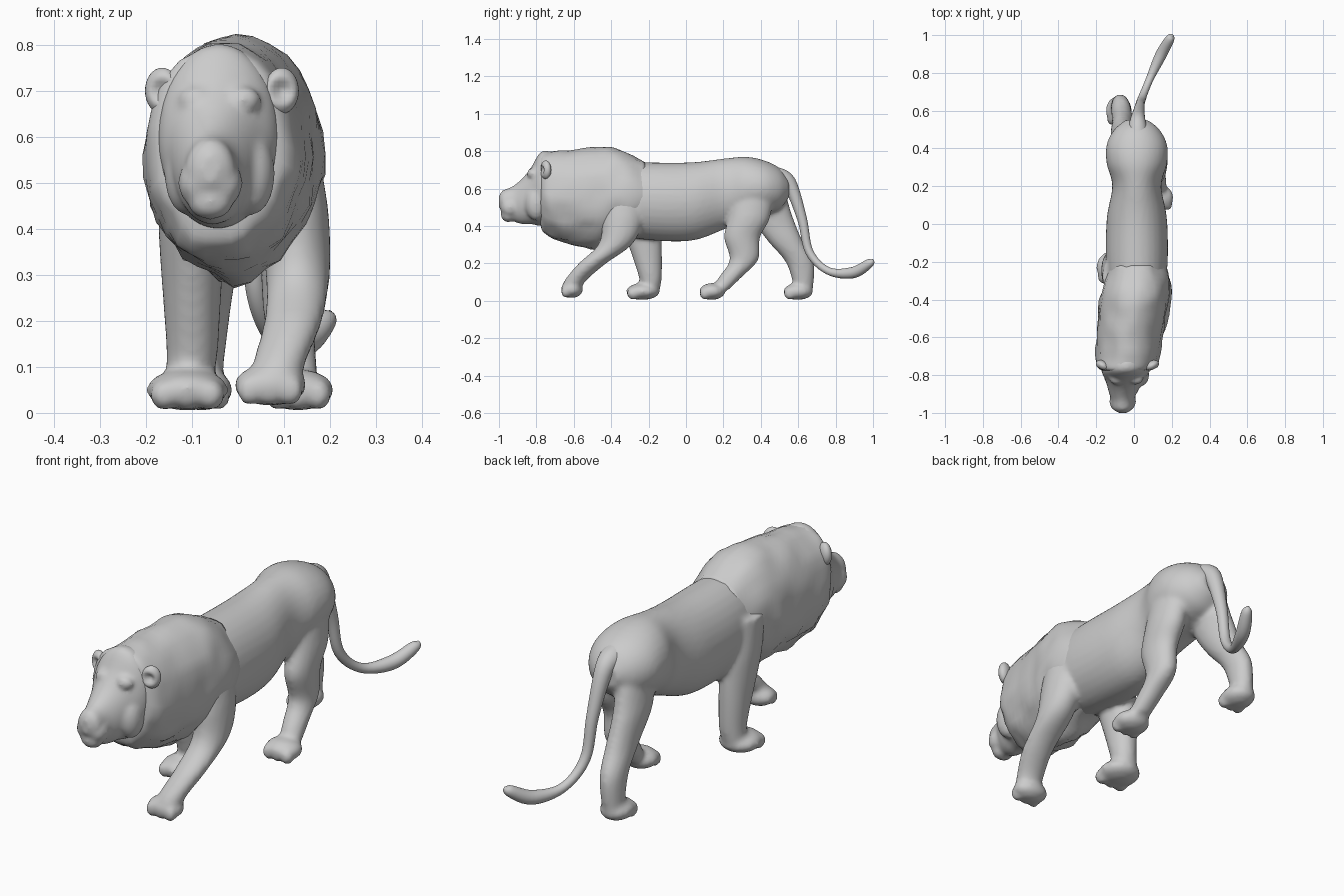
import bpy
import bmesh
import math
from mathutils import Vector, Matrix, noise

if "Cube" in bpy.data.objects:
    bpy.data.objects.remove(bpy.data.objects["Cube"], do_unlink=True)

UNIT = 0.01  # part sizes below are in hundredths
SIDES = 32
STEPS = 6
X, Y, Z = Vector((1, 0, 0)), Vector((0, 1, 0)), Vector((0, 0, 1))

grey = bpy.data.materials.new("plain grey")
grey.use_nodes = True
colour = (0.6, 0.6, 0.6, 1)
grey.diffuse_color = colour
grey.node_tree.nodes["Principled BSDF"].inputs["Base Color"].default_value = colour


def smooth_path(rows):
    """Catmull-Rom resampling of section rows."""
    rows = [Vector(row) for row in rows]
    path = []
    for i in range(len(rows) - 1):
        before, start = rows[max(i - 1, 0)], rows[i]
        end, after = rows[i + 1], rows[min(i + 2, len(rows) - 1)]
        for step in range(STEPS):
            t = step / STEPS
            path.append(start + ((end - before) * t
                                 + (2 * before - 5 * start + 4 * end - after) * t ** 2
                                 + (3 * start - before - 3 * end + after) * t ** 3) / 2)
    path.append(rows[-1])
    return path


def skin(bm, sections, shape=None):
    """Close a tube through sections of (centre, first radius vector, second radius vector)."""
    rings = []
    for centre, u, v in sections:
        ring = []
        for k in range(SIDES):
            angle = math.tau * k / SIDES
            point = centre + u * math.cos(angle) + v * math.sin(angle)
            if shape:
                point = shape(point, centre)
            ring.append(bm.verts.new(point * UNIT))
        rings.append(ring)
    for lower, upper in zip(rings, rings[1:]):
        for k in range(SIDES):
            bm.faces.new((lower[k - 1], lower[k], upper[k], upper[k - 1]))
    bm.faces.new(rings[0])
    bm.faces.new(rings[-1])


def spine(y):
    """Sideways position of the spine: the head turns a little to its right."""
    return min(max((y + 41) * 0.12, -6), 1.5)


def trunk(bm, rows, shape=None):
    """Upright sections given as (y, top, bottom, half width)."""
    skin(bm, [(Vector((spine(y), y, (top + bottom) / 2)), X * width, Z * (top - bottom) / 2)
              for y, top, bottom, width in smooth_path(rows)], shape)


def leg(bm, joints, slim):
    """Level sections along the joints, growing thicker with height."""
    skin(bm, [(p, X * slim * min(5 + p.z / 15, 8), Y * min(4 + p.z / 6, 11))
              for p in smooth_path(joints)])


def tail(bm, rows):
    """Round sections square to a path of (x, y, z, radius)."""
    path = smooth_path(rows)
    sections = []
    for i, p in enumerate(path):
        ahead = (path[min(i + 1, len(path) - 1)] - path[max(i - 1, 0)]).xyz
        across = ahead.cross(X).normalized()
        side = across.cross(ahead).normalized()
        sections.append((p.xyz, side * p.w, across * p.w))
    skin(bm, sections)


def ball(bm, centre, radii, turn=0):
    matrix = (Matrix.Translation(Vector(centre) * UNIT) @ Matrix.Rotation(turn, 4, "Z")
              @ Matrix.Diagonal(Vector(radii) * UNIT).to_4x4())
    bmesh.ops.create_uvsphere(bm, u_segments=24, v_segments=16, radius=1, matrix=matrix)


def paw(bm, x, y, z, width, length):
    """Flat foot with a row of toes along its front."""
    ball(bm, (x, y, z), (width, length, 4.5))
    for side in (-1, 0, 1):
        ball(bm, (x + side * width * 0.55, y - length * 0.55, z - 1),
             (width * 0.36, length * 0.42, 3.5))


def finish(name, bm, voxel=0, smoothing=0):
    bmesh.ops.recalc_face_normals(bm, faces=bm.faces)
    mesh = bpy.data.meshes.new(name)
    bm.to_mesh(mesh)
    bm.free()
    for polygon in mesh.polygons:
        polygon.use_smooth = True
    mesh.materials.append(grey)
    obj = bpy.data.objects.new(name, mesh)
    bpy.context.collection.objects.link(obj)
    if voxel:
        blend = obj.modifiers.new("blend", "REMESH")
        blend.mode = "VOXEL"
        blend.voxel_size = voxel
        blend.use_smooth_shade = True
        relax = obj.modifiers.new("relax", "SMOOTH")
        relax.factor = 0.5
        relax.iterations = smoothing


# Torso, legs and paws blended into one skin
body = bmesh.new()
trunk(body, [(-50, 74, 38, 11), (-25, 74, 33, 16), (2, 74, 32, 16), (20, 76, 38, 13),
             (32, 77, 43, 16), (42, 75, 46, 16), (50, 71, 49, 12), (55, 65, 55, 6)])
# Striding left foreleg, planted right foreleg
leg(body, [(9, -33, 60), (12, -34, 42), (13, -38, 30), (12, -50, 20), (9, -59, 11), (8, -62, 5)], 1)
leg(body, [(-9, -28, 60), (-10, -24, 40), (-10, -21, 25), (-10, -19, 12), (-11, -19, 5)], 0.95)
# Forward left hind leg, trailing right hind leg
leg(body, [(9, 37, 64), (11, 34, 45), (11, 30, 34), (11, 31, 22), (12, 24, 13), (13, 18, 6)], 0.85)
leg(body, [(-4, 41, 64), (-6, 46, 45), (-6, 53, 32), (-7, 61, 20), (-8, 63, 5)], 0.8)
paw(body, 7, -61, 6, 8, 6)
paw(body, -11, -23, 5, 9, 9)
paw(body, 13, 14, 5, 8, 7)
paw(body, -8, 60, 5, 7, 8)
finish("body", body, 0.011, 7)

# Tail with a plump tuft
tail_mesh = bmesh.new()
tail(tail_mesh, [(2, 47, 66, 6), (2, 55, 63, 4), (3, 62, 44, 2.6), (4, 66, 26, 2.2),
                 (8, 76, 16, 2), (14, 89, 15, 3), (19, 98, 20, 2.4), (20, 100, 22, 0.5)])
finish("tail", tail_mesh)


# Mane with shaggy locks, rougher towards the chest
def shaggy(point, centre):
    rough = 1 + max(0, 62 - point.z) / 18
    lock = noise.noise(Vector((point.x / 5, point.y / 9, point.z / 8)))
    return point + (point - centre).normalized() * lock * rough


mane = bmesh.new()
trunk(mane, [(-78, 78, 42, 11), (-76, 80, 36, 15), (-68, 80, 32, 17), (-48, 82, 29, 18),
             (-36, 81, 32, 18), (-22, 74, 38, 15)], shaggy)
finish("mane", mane)

# Head: muzzle, chin, cheeks and brows
head = bmesh.new()
trunk(head, [(-100, 56, 50, 2), (-98, 59, 47, 5), (-93, 61, 43, 6), (-88, 65, 41, 8),
             (-83, 71, 41, 10), (-77, 80, 40, 13), (-68, 78, 42, 13)])
ball(head, (-6, -95, 46), (5, 4, 4))
for side in (-1, 1):
    ball(head, (-6 + side * 3, -94, 50), (4, 5, 5))
    ball(head, (-4 + side * 7, -80, 52), (5, 6, 9))
    ball(head, (-4 + side * 5, -82, 68), (4, 3, 3))
finish("head", head, 0.01, 5)

# Ears with a hollow front
for name, side in (("left_ear", 1), ("right_ear", -1)):
    ear = bmesh.new()
    middle = Vector((side * 13 - 3.5, -75, 70))
    ball(ear, middle, (4, 2.6, 5), side * 0.5)
    for v in ear.verts:
        offset = v.co / UNIT - middle
        reach = offset.xz.length / 3
        if offset.y < 0 and reach < 1:
            v.co.y += 2.6 * UNIT * (1 - reach)
    finish(name, ear)
